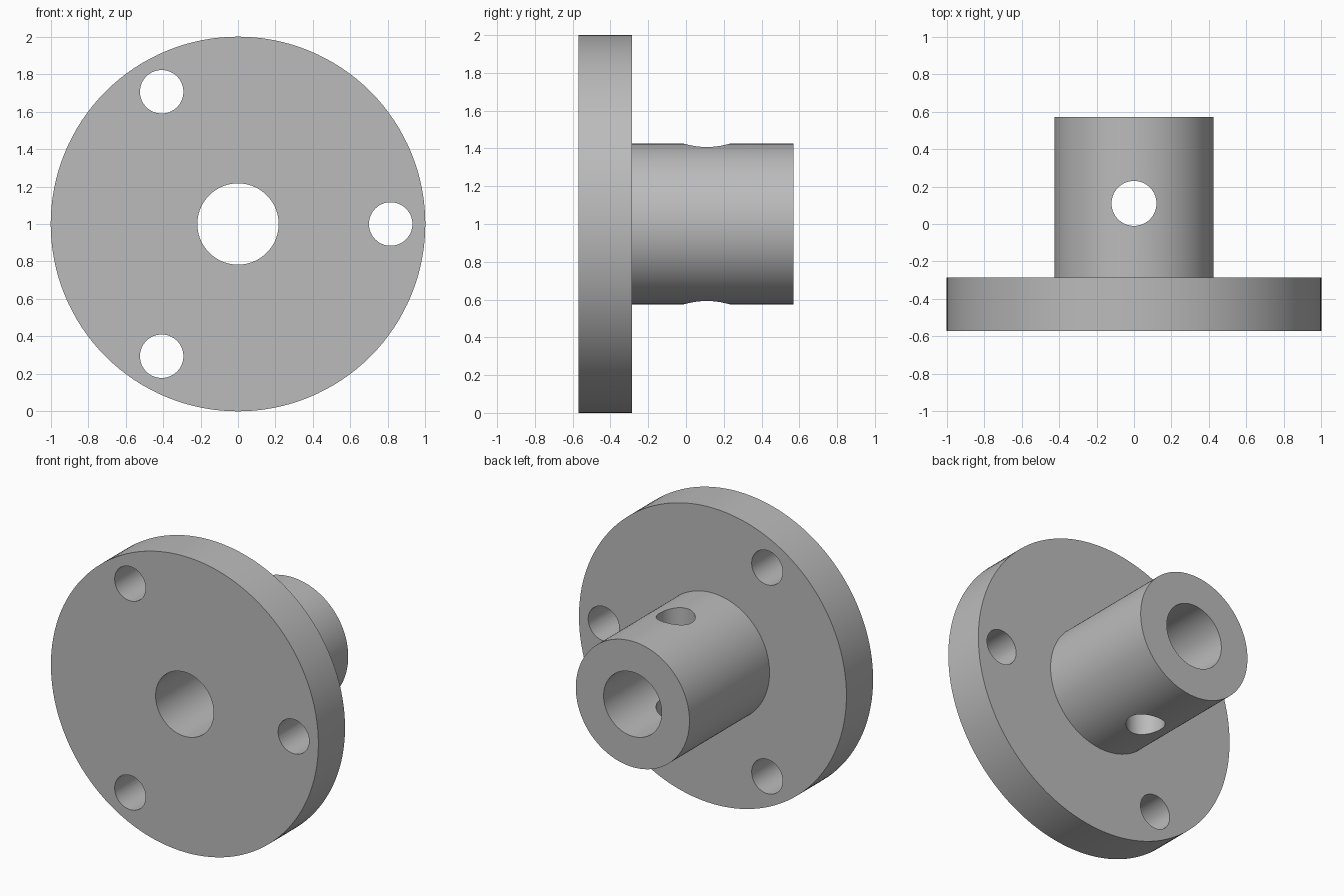
import bpy, bmesh, math
from mathutils import Vector

cube = bpy.data.objects.get("Cube")
if cube:
    bpy.data.objects.remove(cube, do_unlink=True)

# Plain metal colour
grey = bpy.data.materials.new("grey metal")
grey.use_nodes = True
colour = (0.5, 0.5, 0.5, 1)
grey.diffuse_color = colour
grey.node_tree.nodes["Principled BSDF"].inputs["Base Color"].default_value = colour

FRONT, SHOULDER, BACK = -0.57, -0.285, 0.57
FLANGE_R, HUB_R, BORE_R = 1.0, 0.425, 0.217
BOLT_R, BOLT_CIRCLE = 0.116, 0.815
CROSS_R, CROSS_Y = 0.12, 0.11


def lathe(name, profile, steps):
    """Spin a closed (radius, y) profile around the y axis at z = 1."""
    bm = bmesh.new()
    verts = [bm.verts.new((r, y, 1)) for r, y in profile]
    edges = [bm.edges.new((v, verts[i - 1])) for i, v in enumerate(verts)]
    bmesh.ops.spin(bm, geom=verts + edges, cent=(0, 0, 1), axis=(0, 1, 0),
                   angle=math.tau, steps=steps, use_merge=True)
    bmesh.ops.remove_doubles(bm, verts=bm.verts, dist=1e-5)
    bmesh.ops.recalc_face_normals(bm, faces=bm.faces)
    mesh = bpy.data.meshes.new(name)
    bm.to_mesh(mesh)
    bm.free()
    obj = bpy.data.objects.new(name, mesh)
    bpy.context.collection.objects.link(obj)
    mesh.materials.append(grey)
    return obj


def drill(obj, name, radius, centre, depth, rotation=(0, 0, 0)):
    """Cut a round hole through the object."""
    bpy.ops.mesh.primitive_cylinder_add(vertices=64, radius=radius, depth=depth,
                                        location=centre, rotation=rotation)
    cutter = bpy.context.object
    cutter.name = name
    cutter.hide_render = True
    cutter.data.materials.append(grey)
    bpy.ops.object.select_all(action='DESELECT')
    bpy.context.view_layer.objects.active = obj
    obj.select_set(True)
    mod = obj.modifiers.new(name, 'BOOLEAN')
    mod.operation = 'DIFFERENCE'
    mod.solver = 'EXACT'
    mod.object = cutter
    bpy.ops.object.modifier_apply(modifier=mod.name)
    bpy.data.objects.remove(cutter, do_unlink=True)


# Flange, hub and through bore as one turned body
body = lathe("flanged_hub", [(BORE_R, FRONT), (FLANGE_R, FRONT), (FLANGE_R, SHOULDER),
                             (HUB_R, SHOULDER), (HUB_R, BACK), (BORE_R, BACK)], 128)

# Three bolt holes through the flange
for i in range(3):
    a = i * math.tau / 3
    centre = Vector((BOLT_CIRCLE * math.cos(a), (FRONT + SHOULDER) / 2,
                     1 + BOLT_CIRCLE * math.sin(a)))
    drill(body, "bolt_hole_cutter", BOLT_R, centre, 0.5, (math.pi / 2, 0, 0))

# Vertical cross hole through both walls of the hub
drill(body, "cross_hole_cutter", CROSS_R, (0, CROSS_Y, 1), 1.2)

bpy.ops.object.shade_smooth_by_angle(angle=math.radians(30))
